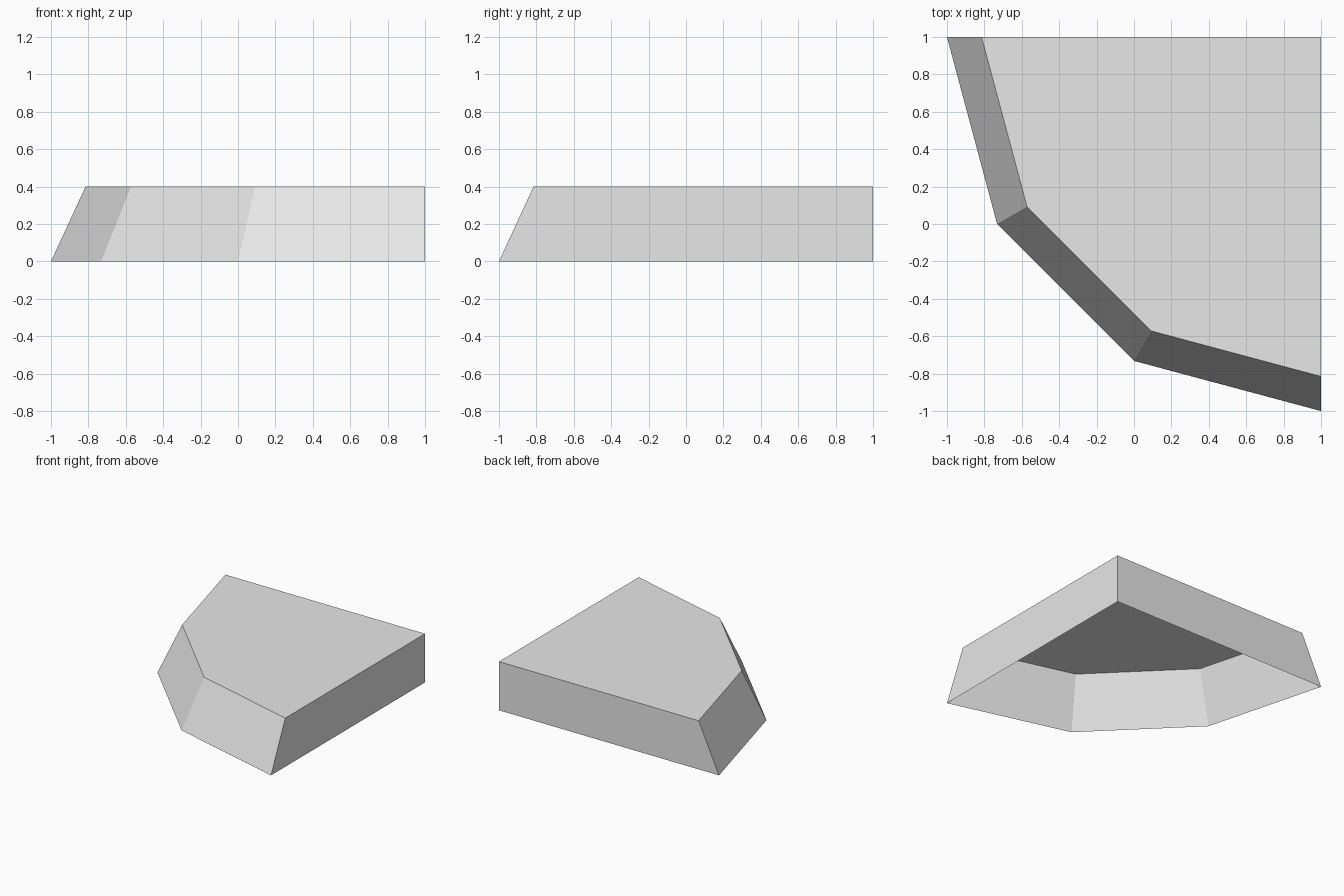
import bpy
import bmesh
from math import cos, sin, radians

cube = bpy.data.objects.get("Cube")
if cube:
    bpy.data.objects.remove(cube, do_unlink=True)

CORNER = (1.0, 1.0)     # square back corner, centre of the faceted arc
BASE_RADIUS = 2.0
TOP_RADIUS = 1.815
HEIGHT = 0.4

grey = bpy.data.materials.new("light_grey")
grey.use_nodes = True
colour = (0.8, 0.8, 0.8, 1.0)
grey.diffuse_color = colour
grey.node_tree.nodes["Principled BSDF"].inputs["Base Color"].default_value = colour


def quarter_outline(bm, radius, z):
    """Quarter of a twelve-sided disc: the corner, then the arc."""
    points = [CORNER]
    for step in range(4):
        a = radians(180 + 30 * step)
        points.append((CORNER[0] + radius * cos(a), CORNER[1] + radius * sin(a)))
    return [bm.verts.new((x, y, z)) for x, y in points]


# Shell: flat top, two upright back walls, three sloping facets, open underneath
bm = bmesh.new()
base = quarter_outline(bm, BASE_RADIUS, 0.0)
top = quarter_outline(bm, TOP_RADIUS, HEIGHT)
bm.faces.new(top)
for i in range(len(base)):
    j = (i + 1) % len(base)
    bm.faces.new((base[i], base[j], top[j], top[i]))

mesh = bpy.data.meshes.new("corner_platform")
bm.to_mesh(mesh)
bm.free()
mesh.materials.append(grey)
platform = bpy.data.objects.new("corner_platform", mesh)
bpy.context.collection.objects.link(platform)
